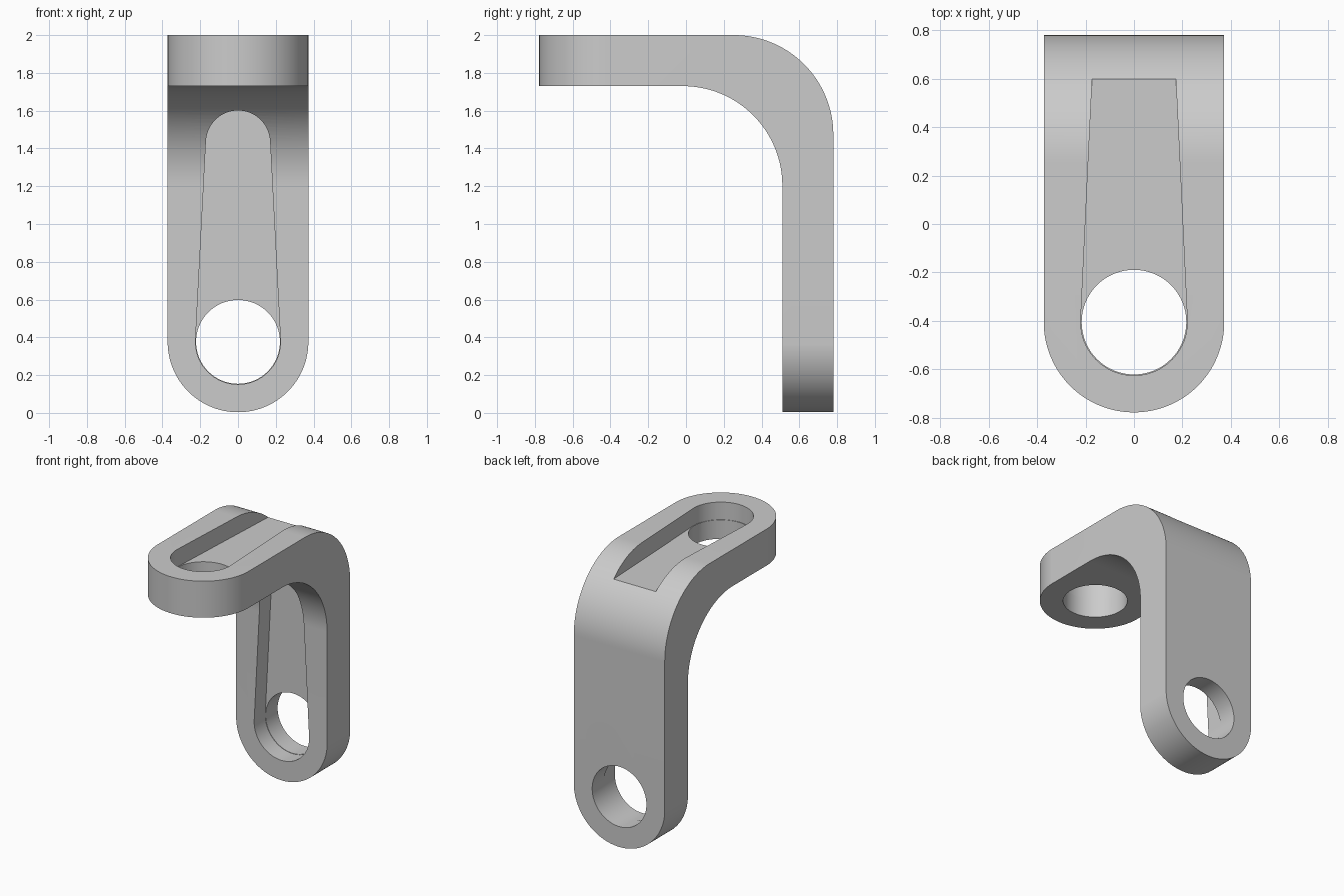
import bpy, bmesh, math
from mathutils import Vector

if "Cube" in bpy.data.objects:
    bpy.data.objects.remove(bpy.data.objects["Cube"], do_unlink=True)

HALF_W = 0.372       # half width of the strap
THICK = 0.27         # plate thickness
BACK = 0.78          # half depth
BEND = 0.527         # bend radius, inside and outside
POCKET = 0.13        # pocket depth
LEG_C, TOP_C = 0.376, -0.405   # hole centres (z on the leg, y on the top plate)

grey = bpy.data.materials.new("plain_grey")
grey.use_nodes = True
grey.diffuse_color = (0.6, 0.6, 0.6, 1)
grey.node_tree.nodes["Principled BSDF"].inputs["Base Color"].default_value = (0.6, 0.6, 0.6, 1)


def arc(cx, cy, r, start, end, n=32):
    angles = [math.radians(start + (end - start) * i / n) for i in range(n + 1)]
    return [(cx + r * math.cos(a), cy + r * math.sin(a)) for a in angles]


def prism(name, outline, place, low, high):
    """Extrude a 2D outline from low to high; place maps (u, v, w) to space."""
    bm = bmesh.new()
    base = bm.faces.new([bm.verts.new(place(u, v, low)) for u, v in outline])
    side = bmesh.ops.extrude_face_region(bm, geom=[base])["geom"]
    shift = Vector(place(0, 0, high)) - Vector(place(0, 0, low))
    bmesh.ops.translate(bm, vec=shift, verts=[g for g in side if isinstance(g, bmesh.types.BMVert)])
    bmesh.ops.recalc_face_normals(bm, faces=bm.faces)
    mesh = bpy.data.meshes.new(name)
    bm.to_mesh(mesh)
    bm.free()
    mesh.materials.append(grey)
    obj = bpy.data.objects.new(name, mesh)
    bpy.context.collection.objects.link(obj)
    return obj


def side_plane(u, v, w):
    return (w, u, v)


def leg_plane(u, v, w):
    return (u, w, v)


def top_plane(u, v, w):
    return (u, v, w)


def round_end(c, far):
    """Half disc below c that steps out to a wide block above it."""
    return arc(0, c, HALF_W + 0.0005, 180, 360, 48) + [(0.6, c), (0.6, far), (-0.6, far), (-0.6, c)]


def tapered_slot(c, r, length, r_end):
    """Outline wrapped round a large circle at c and a smaller one further along."""
    tilt = math.degrees(math.asin((r - r_end) / length))
    return arc(0, c, r, 180 - tilt, 360 + tilt, 48) + arc(0, c + length, r_end, tilt, 180 - tilt, 32)


def cut(body, tool, operation):
    mod = body.modifiers.new("cut", "BOOLEAN")
    mod.object, mod.operation, mod.solver = tool, operation, "EXACT"
    bpy.context.view_layer.objects.active = body
    bpy.ops.object.modifier_apply(modifier=mod.name)
    bpy.data.objects.remove(tool, do_unlink=True)


# Bent strap
outer = arc(BACK - BEND, 2 - BEND, BEND, 90, 0)
inner = arc(BACK - THICK - BEND, 2 - THICK - BEND, BEND, 0, 90)
profile = [(-BACK, 2)] + outer + [(BACK, 0), (BACK - THICK, 0)] + inner + [(-BACK, 2 - THICK)]
bracket = prism("angle_bracket", profile, side_plane, -HALF_W, HALF_W)

# Rounded ends
cut(bracket, prism("leg_end", round_end(LEG_C, 2.5), leg_plane, -1, 1), "INTERSECT")
cut(bracket, prism("top_end", round_end(TOP_C, 1.5), top_plane, -0.5, 2.5), "INTERSECT")

# Tapered pockets on the inside of the leg and on the upper face
cut(bracket, prism("leg_pocket", tapered_slot(LEG_C, 0.225, 1.055, 0.17), leg_plane,
                   0, BACK - THICK + POCKET), "DIFFERENCE")
cut(bracket, prism("top_pocket", tapered_slot(TOP_C, 0.22, 1.055, 0.17), top_plane,
                   2 - POCKET, 2.3), "DIFFERENCE")

# Through holes
cut(bracket, prism("leg_hole", arc(0, LEG_C, 0.222, 0, 360, 64)[:-1], leg_plane, 0, 1), "DIFFERENCE")
cut(bracket, prism("top_hole", arc(0, TOP_C, 0.216, 0, 360, 64)[:-1], top_plane, 1.5, 2.3), "DIFFERENCE")

bpy.ops.object.select_all(action="DESELECT")
bracket.select_set(True)
bpy.context.view_layer.objects.active = bracket
bpy.ops.object.shade_smooth_by_angle(angle=math.radians(30))
